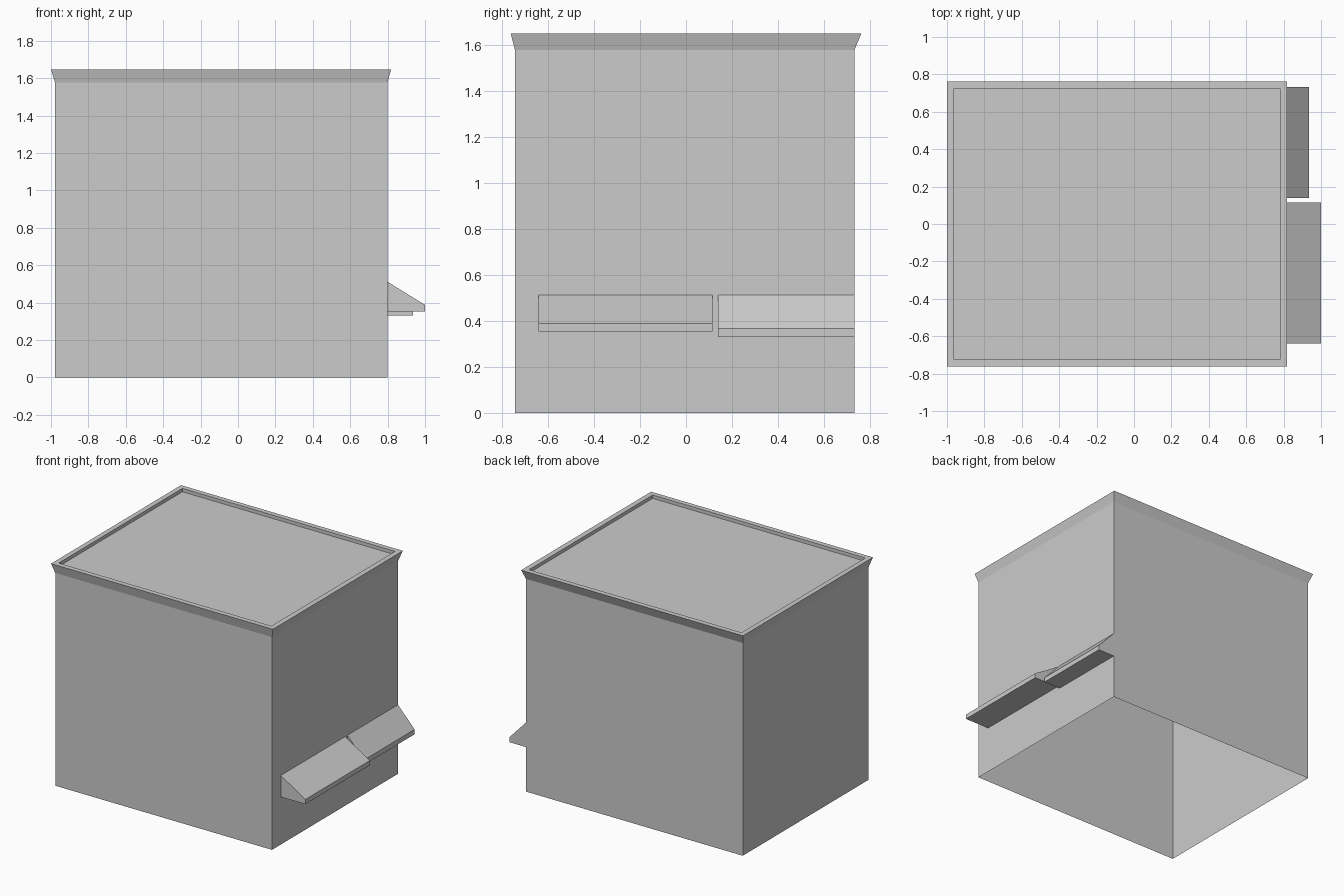
import bpy
import bmesh

cube = bpy.data.objects.get("Cube")
if cube:
    bpy.data.objects.remove(cube, do_unlink=True)

grey = bpy.data.materials.new("plain grey")
grey.use_nodes = True
colour = (0.6, 0.6, 0.6, 1)
grey.diffuse_color = colour
grey.node_tree.nodes["Principled BSDF"].inputs["Base Color"].default_value = colour


def finish(name, bm):
    mesh = bpy.data.meshes.new(name)
    bm.to_mesh(mesh)
    bm.free()
    mesh.materials.append(grey)
    obj = bpy.data.objects.new(name, mesh)
    bpy.context.collection.objects.link(obj)
    return obj


def ring(bm, x0, x1, y0, y1, z):
    corners = ((x0, y0), (x1, y0), (x1, y1), (x0, y1))
    return [bm.verts.new((x, y, z)) for x, y in corners]


def skin(bm, rings):
    for low, high in zip(rings, rings[1:]):
        for i in range(4):
            j = (i + 1) % 4
            bm.faces.new((low[i], low[j], high[j], high[i]))


WALL = (-0.978, 0.799, -0.743, 0.732)
CORNICE = (-1.0, 0.819, -0.761, 0.761)
RECESS = (-0.963, 0.78, -0.724, 0.724)
EAVE, TOP, FLOOR = 1.577, 1.647, 1.622

# Walls, open underneath
bm = bmesh.new()
skin(bm, [ring(bm, *WALL, 0), ring(bm, *WALL, EAVE)])
finish("building_walls", bm)

# Flared cornice, parapet rim and sunken roof
bm = bmesh.new()
rings = [ring(bm, *WALL, EAVE), ring(bm, *CORNICE, TOP),
         ring(bm, *RECESS, TOP), ring(bm, *RECESS, FLOOR)]
skin(bm, rings)
bm.faces.new(rings[-1])
finish("cornice_and_roof", bm)


# Sloped awnings on the left side wall
def awning(name, y0, y1, reach, bottom, lip, top):
    wall_x = WALL[1]
    profile = [(wall_x, bottom), (reach, bottom), (reach, lip), (wall_x, top)]
    bm = bmesh.new()
    face = bm.faces.new([bm.verts.new((x, y0, z)) for x, z in profile])
    out = bmesh.ops.extrude_face_region(bm, geom=[face])
    moved = [v for v in out["geom"] if isinstance(v, bmesh.types.BMVert)]
    bmesh.ops.translate(bm, verts=moved, vec=(0, y1 - y0, 0))
    bmesh.ops.recalc_face_normals(bm, faces=bm.faces)
    finish(name, bm)


awning("front_awning", -0.64, 0.115, 1.0, 0.353, 0.388, 0.512)
awning("rear_awning", 0.14, 0.732, 0.936, 0.33, 0.366, 0.512)
